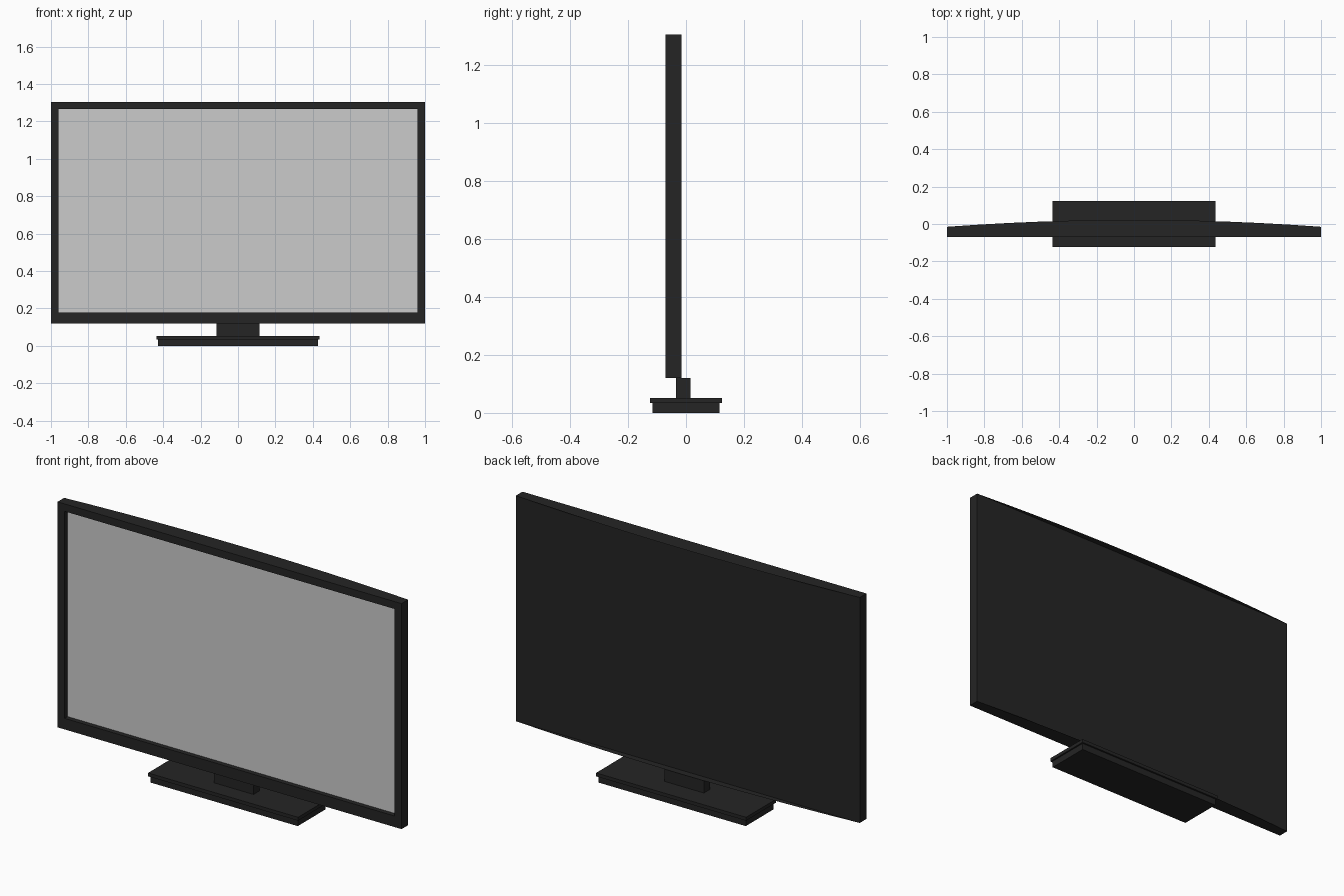
import bpy, bmesh

if "Cube" in bpy.data.objects:
    bpy.data.objects.remove(bpy.data.objects["Cube"])

dark = bpy.data.materials.new("dark_plastic")
dark.diffuse_color = (0.018, 0.018, 0.018, 1)
dark.use_nodes = True
dark.node_tree.nodes["Principled BSDF"].inputs["Base Color"].default_value = dark.diffuse_color


def finish(name, bm, mat=None):
    mesh = bpy.data.meshes.new(name)
    bm.to_mesh(mesh)
    bm.free()
    obj = bpy.data.objects.new(name, mesh)
    bpy.context.collection.objects.link(obj)
    if mat:
        mesh.materials.append(mat)
    return obj


def box_mesh(lo, hi):
    bm = bmesh.new()
    bmesh.ops.create_cube(bm, size=1)
    for v in bm.verts:
        v.co = [hi[i] if v.co[i] > 0 else lo[i] for i in range(3)]
    return bm


FRONT, SCREEN_Y, BACK = -0.07, -0.045, -0.015
BOTTOM, TOP = 0.12, 1.305
SX, S_BOTTOM, S_TOP = 0.96, 0.178, 1.266

# Housing: front face inset into a bezel, then pushed back to form the recess
bm = box_mesh((-1, FRONT, BOTTOM), (1, BACK, TOP))
bm.normal_update()
front = min(bm.faces, key=lambda f: f.calc_center_median().y)
bmesh.ops.inset_region(bm, faces=[front], thickness=0.04)
for v in front.verts:
    v.co.x = SX if v.co.x > 0 else -SX
    v.co.z = S_TOP if v.co.z > 0.7 else S_BOTTOM
opening = bmesh.ops.extrude_discrete_faces(bm, faces=[front])["faces"][0]
for v in opening.verts:
    v.co.y = SCREEN_Y
bmesh.ops.delete(bm, geom=[opening], context='FACES')
finish("housing", bm, dark)

# Screen: flat panel closing the recess
bm = bmesh.new()
bm.faces.new([bm.verts.new((x, SCREEN_Y, z)) for x, z in
              ((-SX, S_BOTTOM), (SX, S_BOTTOM), (SX, S_TOP), (-SX, S_TOP))])
finish("screen", bm)

# Thin bowed lips behind the housing's top and bottom edges
for name, z in (("top_rear_lip", TOP), ("bottom_rear_lip", BOTTOM)):
    bm = bmesh.new()
    xs = [1 - i / 6 for i in range(13)]
    bm.faces.new([bm.verts.new((x, BACK + 0.037 * (1 - x * x), z)) for x in xs])
    finish(name, bm, dark)

# Stand: neck, overhanging plate and foot
finish("neck", box_mesh((-0.115, -0.035, 0.052), (0.115, 0.015, BOTTOM)), dark)
finish("base_plate", box_mesh((-0.436, -0.124, 0.034), (0.436, 0.124, 0.052)), dark)
finish("base_foot", box_mesh((-0.428, -0.115, 0), (0.428, 0.115, 0.034)), dark)
